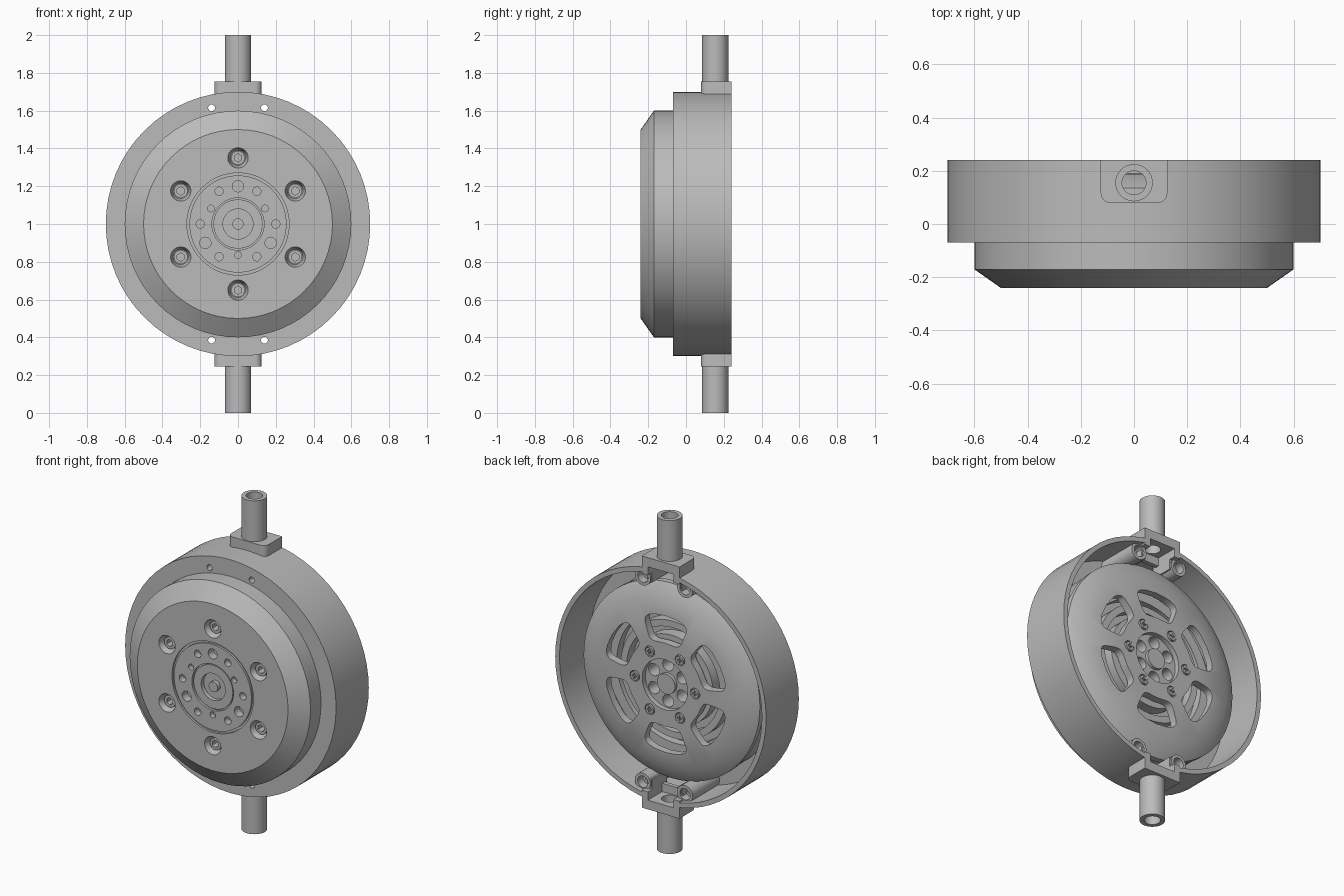
import bpy, bmesh, math
from mathutils import Matrix, Vector

if "Cube" in bpy.data.objects:
    bpy.data.objects.remove(bpy.data.objects["Cube"])

GREY = (0.5, 0.5, 0.5, 1)
grey = bpy.data.materials.new("machined_grey")
grey.use_nodes = True
grey.diffuse_color = GREY
grey.node_tree.nodes["Principled BSDF"].inputs["Base Color"].default_value = GREY
AXIS = {"Y": Matrix.Rotation(-math.pi / 2, 4, "X"), "Z": Matrix.Identity(4)}
parts = []


def make(name, bm):
    """Turn a bmesh into an object whose origin is the motor centre."""
    bmesh.ops.recalc_face_normals(bm, faces=bm.faces)
    mesh = bpy.data.meshes.new(name)
    bm.to_mesh(mesh)
    bm.free()
    mesh.materials.append(grey)
    ob = bpy.data.objects.new(name, mesh)
    ob.location.z = 1
    bpy.context.collection.objects.link(ob)
    parts.append(ob)
    return ob


def lathe(name, profile, closed=False, steps=64):
    """Spin a (radius, y) profile about the motor axis."""
    bm = bmesh.new()
    vs = [bm.verts.new((r, y, 0)) for r, y in profile]
    pairs = list(zip(vs, vs[1:])) + ([(vs[-1], vs[0])] if closed else [])
    edges = [bm.edges.new(p) for p in pairs]
    bmesh.ops.spin(bm, geom=vs + edges, cent=(0, 0, 0), axis=(0, 1, 0),
                   angle=math.tau, steps=steps)
    bmesh.ops.remove_doubles(bm, verts=bm.verts, dist=1e-4)
    return make(name, bm)


def cyl(bm, x, y, z, r, depth, axis="Y", r2=None, seg=24):
    bmesh.ops.create_cone(bm, cap_ends=True, segments=seg, radius1=r,
                          radius2=r if r2 is None else r2, depth=depth,
                          matrix=Matrix.Translation((x, y, z)) @ AXIS[axis])


def box(bm, lo, hi):
    lo, hi = Vector(lo), Vector(hi)
    size = hi - lo
    m = Matrix.Translation((lo + hi) / 2) @ Matrix.Diagonal((*map(abs, size), 1))
    return bmesh.ops.create_cube(bm, size=1, matrix=m)["verts"]


def cut(ob, bm):
    """Subtract a bmesh from an object and keep the plain result."""
    cutter = make("cutter", bm)
    parts.remove(cutter)
    mod = ob.modifiers.new("cut", "BOOLEAN")
    mod.operation, mod.solver, mod.object = "DIFFERENCE", "EXACT", cutter
    bpy.context.view_layer.update()
    ev = ob.evaluated_get(bpy.context.evaluated_depsgraph_get())
    mesh = bpy.data.meshes.new_from_object(ev)
    ob.modifiers.clear()
    ob.data = mesh
    bpy.data.objects.remove(cutter)


def around(radius, start, count):
    for k in range(count):
        a = math.radians(start + 360 / count * k)
        yield radius * math.cos(a), radius * math.sin(a)


def ring_of(radius, start, count, y, r, depth, **kw):
    bm = bmesh.new()
    for x, z in around(radius, start, count):
        cyl(bm, x, y, z, r, depth, **kw)
    return bm


LUGS = [(sx * 0.14, sz * 0.615) for sx in (1, -1) for sz in (1, -1)]

# Outer housing, open at the back
housing = lathe("housing", [(0.595, -0.07), (0.7, -0.07), (0.7, 0.24),
                            (0.672, 0.24), (0.672, -0.045), (0.595, -0.045)], True)
bm = bmesh.new()
for x, z in LUGS:
    cyl(bm, x, -0.05, z, 0.018, 0.2)
for s in (1, -1):
    box(bm, (-0.1, 0.1, s * 0.6), (0.1, 0.3, s * 0.8))
cut(housing, bm)

# Front rotor body with stepped centre plate
body = lathe("rotor_body", [
    (0, -0.235), (0.03, -0.235), (0.03, -0.21), (0.08, -0.21), (0.08, -0.235),
    (0.13, -0.235), (0.13, -0.225), (0.138, -0.225), (0.138, -0.24), (0.257, -0.24),
    (0.257, -0.228), (0.27, -0.228), (0.27, -0.24), (0.5, -0.24), (0.6, -0.17),
    (0.6, -0.045), (0.58, -0.045), (0.58, 0.12), (0.56, 0.12), (0.56, 0), (0, 0)])
cut(body, ring_of(0.35, 30, 6, -0.22, 0.057, 0.06, r2=0.04))
cut(body, ring_of(0.35, 30, 6, -0.19, 0.022, 0.06, seg=6))
cut(body, ring_of(0.2, 0, 6, -0.24, 0.022, 0.08))
cut(body, ring_of(0.2, 90, 3, -0.24, 0.03, 0.1))
cut(body, ring_of(0.165, 30, 3, -0.24, 0.018, 0.06, seg=16))

# Socket heads in the countersunk holes
heads = make("front_screw_heads", ring_of(0.35, 30, 6, -0.2, 0.036, 0.03))
cut(heads, ring_of(0.35, 30, 6, -0.2, 0.022, 0.08, seg=6))

# Back rotor cover with six rounded slots
cover = lathe("rotor_cover", [(0.15, 0.2), (0.3, 0.2), (0.5, 0.185), (0.585, 0.135),
                              (0.585, 0.1), (0.5, 0.145), (0.15, 0.155)], True)
bm = bmesh.new()


def soft(v):
    return math.copysign(abs(v) ** 0.45, v)


for k in range(6):
    outline = []
    for i in range(32):
        t = math.tau * i / 32
        r = 0.33 + 0.08 * soft(math.cos(t))
        a = math.radians(30 + 60 * k) + 0.38 * soft(math.sin(t))
        outline.append(bm.verts.new((r * math.cos(a), 0.05, r * math.sin(a))))
    face = bm.faces.new(outline)
    out = bmesh.ops.extrude_face_region(bm, geom=[face])["geom"]
    top = [g for g in out if isinstance(g, bmesh.types.BMVert)]
    bmesh.ops.translate(bm, verts=top, vec=(0, 0.2, 0))
cut(cover, bm)
cut(cover, ring_of(0.2, 0, 6, 0.2, 0.032, 0.03))

# Cross-head screws on the cover
screws = make("cover_screws", ring_of(0.2, 0, 6, 0.19, 0.026, 0.03))
for w, h in ((0.016, 0.004), (0.004, 0.016)):
    bm = bmesh.new()
    for x, z in around(0.2, 0, 6):
        box(bm, (x - w, 0.195, z - h), (x + w, 0.22, z + h))
    cut(screws, bm)

# Windings seen through the slots
lathe("stator_rings", [
    (0.2, -0.01), (0.2, 0.13), (0.27, 0.13), (0.27, 0.06), (0.31, 0.06), (0.31, 0.12),
    (0.35, 0.12), (0.35, 0.05), (0.39, 0.05), (0.39, 0.1), (0.45, 0.1), (0.45, -0.01)], True)

# Central hub with relief holes
hub = lathe("hub", [(0, 0.19), (0.06, 0.19), (0.06, 0.17), (0.16, 0.17),
                    (0.16, -0.01), (0, -0.01)])
cut(hub, ring_of(0.108, 30, 6, 0.15, 0.036, 0.14))

# Screw lugs inside the housing
bm = bmesh.new()
for x, z in LUGS:
    cyl(bm, x, 0.08, z, 0.052, 0.26)
lugs = make("screw_lugs", bm)
for r, y in ((0.018, 0.08), (0.034, 0.27)):
    bm = bmesh.new()
    for x, z in LUGS:
        cyl(bm, x, y, z, r, 0.4 if r < 0.02 else 0.22, seg=20)
    cut(lugs, bm)

# End caps, webs and shaft tubes at top and bottom
for s, side in ((1, "top"), (-1, "bottom")):
    bm = bmesh.new()
    box(bm, (-0.125, 0.08, s * 0.65), (0.125, 0.24, s * 0.755))
    corners = [e for e in bm.edges if all(v.co.y < 0.1 for v in e.verts)
               and abs(e.verts[0].co.z - e.verts[1].co.z) > 0.05]
    bmesh.ops.bevel(bm, geom=corners, offset=0.035, segments=5, profile=0.5,
                    affect="EDGES")
    cap = make(side + "_cap", bm)
    bm = bmesh.new()
    box(bm, (-0.085, 0.105, s * 0.5), (0.085, 0.3, s * 0.7))
    cut(cap, bm)

    bm = bmesh.new()
    for x in (-0.1, 0.1):
        box(bm, (x - 0.015, 0.06, s * 0.59), (x + 0.015, 0.2, s * 0.68))
    make(side + "_webs", bm)

    bm = bmesh.new()
    cyl(bm, 0, 0.155, s * 0.865, 0.07, 0.27, "Z", seg=32)
    tube = make(side + "_tube", bm)
    for ob in (cap, tube):
        bm = bmesh.new()
        cyl(bm, 0, 0.155, s * 0.85, 0.045, 0.5, "Z", seg=32)
        cut(ob, bm)

# Smooth shading with sharp edges kept
bpy.ops.object.select_all(action="DESELECT")
for ob in parts:
    ob.select_set(True)
bpy.context.view_layer.objects.active = parts[0]
bpy.ops.object.shade_smooth_by_angle(angle=math.radians(30))
